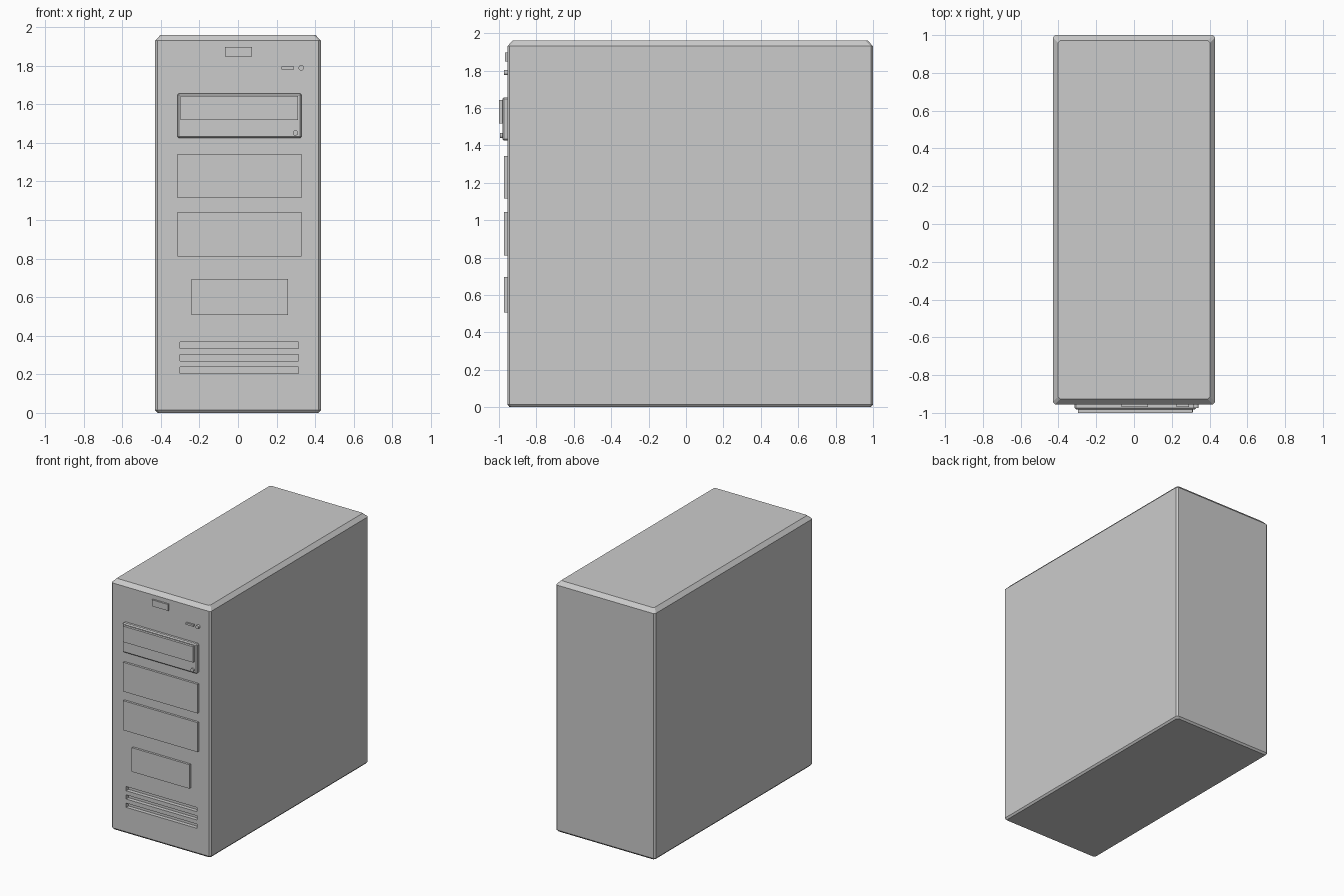
import bpy, bmesh, math

if "Cube" in bpy.data.objects:
    bpy.data.objects.remove(bpy.data.objects["Cube"])

FRONT = -0.955   # y of the case's front face


def finish(bm, name):
    bmesh.ops.recalc_face_normals(bm, faces=bm.faces)
    me = bpy.data.meshes.new(name)
    bm.to_mesh(me)
    bm.free()
    ob = bpy.data.objects.new(name, me)
    bpy.context.collection.objects.link(ob)
    return ob


def box(name, x0, x1, y0, y1, z0, z1, bevel=0.0):
    bm = bmesh.new()
    bmesh.ops.create_cube(bm, size=1)
    for v in bm.verts:
        v.co.x = x0 if v.co.x < 0 else x1
        v.co.y = y0 if v.co.y < 0 else y1
        v.co.z = z0 if v.co.z < 0 else z1
    if bevel:
        bmesh.ops.bevel(bm, geom=list(bm.edges), offset=bevel, segments=1, affect='EDGES')
    return finish(bm, name)


def button(name, x, z, r, y0, y1):
    bpy.ops.mesh.primitive_cylinder_add(vertices=16, radius=r, depth=y1 - y0,
                                        location=(x, (y0 + y1) / 2, z),
                                        rotation=(math.pi / 2, 0, 0))
    ob = bpy.context.object
    ob.name = name
    bpy.ops.object.shade_smooth_by_angle()
    return ob


def ring(bm, inset, z, c=0.012):
    # rectangle with chamfered corners
    x1, y0, y1 = 0.43 - inset, FRONT + inset, 1.0 - inset
    pts = [(-x1 + c, y0), (x1 - c, y0), (x1, y0 + c), (x1, y1 - c),
           (x1 - c, y1), (-x1 + c, y1), (-x1, y1 - c), (-x1, y0 + c)]
    return [bm.verts.new((x, y, z)) for x, y in pts]


# case shell with chamfered top and bottom rims
bm = bmesh.new()
rings = [ring(bm, 0.012, 0), ring(bm, 0, 0.014), ring(bm, 0, 1.93), ring(bm, 0.028, 1.96)]
for a, b in zip(rings, rings[1:]):
    for i in range(8):
        j = (i + 1) % 8
        bm.faces.new((a[i], a[j], b[j], b[i]))
bm.faces.new(rings[0])
bm.faces.new(rings[-1])
case = finish(bm, "case_shell")

# recessed vent slots near the bottom
for i, z in enumerate((0.205, 0.27, 0.335)):
    cutter = box(f"vent_cutter_{i + 1}", -0.30, 0.315, FRONT - 0.05, FRONT + 0.03, z, z + 0.033)
    cutter.hide_render = True
    cutter.hide_set(True)
    cutter.display_type = 'WIRE'
    mod = case.modifiers.new(f"vent_{i + 1}", 'BOOLEAN')
    mod.operation = 'DIFFERENCE'
    mod.solver = 'EXACT'
    mod.object = cutter

# blank drive covers and name plate
back = FRONT + 0.005
box("upper_bay_cover", -0.315, 0.33, -0.972, back, 1.115, 1.343)
box("lower_bay_cover", -0.315, 0.33, -0.972, back, 0.812, 1.043)
box("small_bay_cover", -0.24, 0.26, -0.972, back, 0.507, 0.695)
box("blank_plate", -0.067, 0.073, -0.969, back, 1.847, 1.897)

# optical drive
box("drive_bezel", -0.315, 0.33, -0.981, back + 0.01, 1.425, 1.656, bevel=0.008)
box("drive_tray", -0.297, 0.31, -1.0, -0.975, 1.518, 1.642)
button("drive_button", 0.298, 1.452, 0.014, -0.994, -0.975)

# power button and indicator
box("indicator_light", 0.225, 0.29, -0.969, back, 1.781, 1.796)
button("power_button", 0.328, 1.789, 0.014, -0.974, back)
